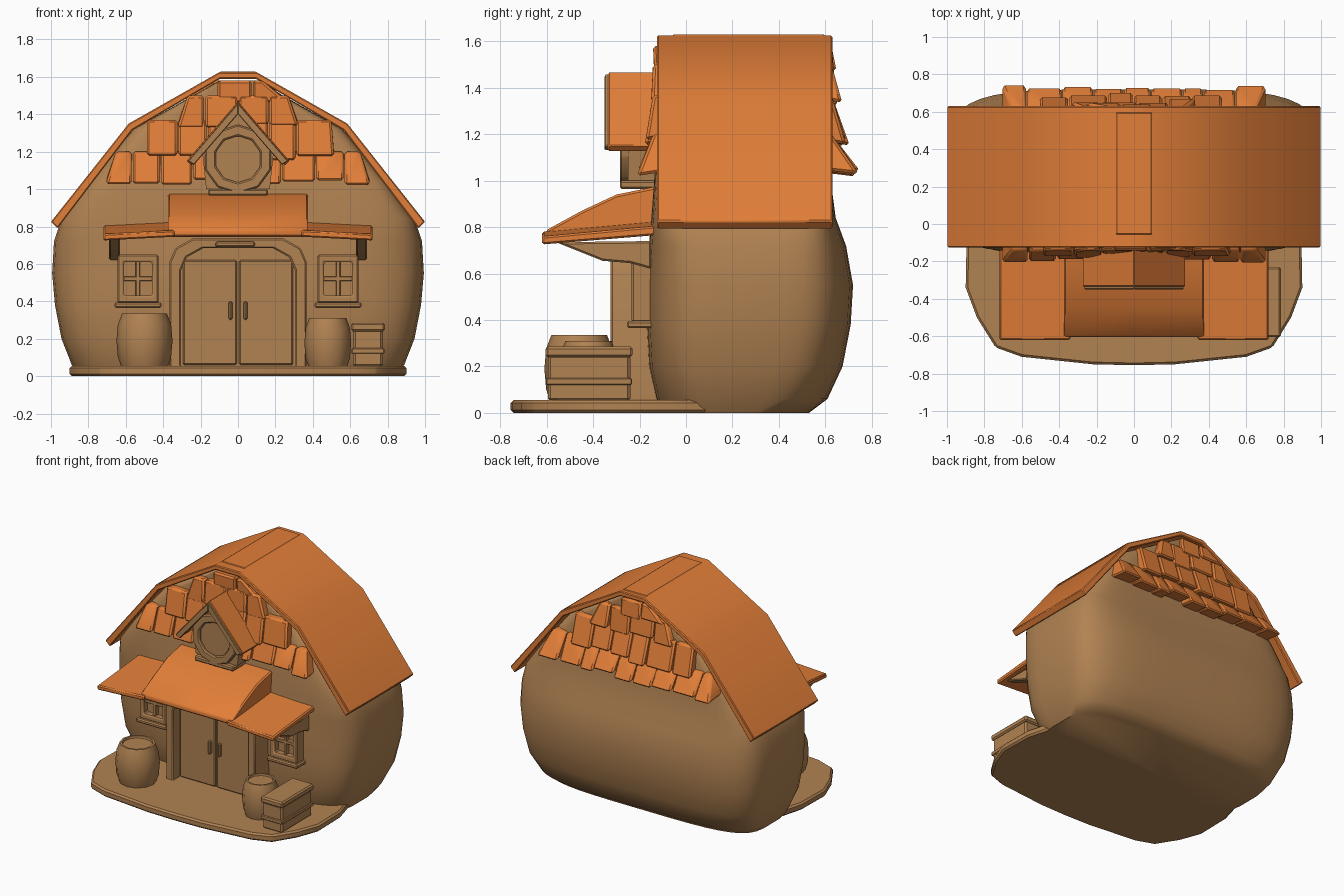
import bpy, bmesh, math, random

if "Cube" in bpy.data.objects:
    bpy.data.objects.remove(bpy.data.objects["Cube"])
random.seed(4)

def material(name, col):
    m = bpy.data.materials.new(name)
    m.diffuse_color = (*col, 1)
    m.use_nodes = True
    m.node_tree.nodes["Principled BSDF"].inputs["Base Color"].default_value = m.diffuse_color
    return m

ORANGE = material("orange_roof", (0.76, 0.21, 0.04))
BROWN = material("warm_brown", (0.44, 0.225, 0.085))

def make(name, verts, faces, mat, bevel=0.0, angle=35):
    me = bpy.data.meshes.new(name)
    me.from_pydata(verts, [], faces)
    bm = bmesh.new()
    bm.from_mesh(me)
    bmesh.ops.recalc_face_normals(bm, faces=bm.faces)
    bm.to_mesh(me)
    bm.free()
    me.materials.append(mat)
    ob = bpy.data.objects.new(name, me)
    bpy.context.collection.objects.link(ob)
    bpy.ops.object.select_all(action='DESELECT')
    ob.select_set(True)
    bpy.context.view_layer.objects.active = ob
    if bevel:
        b = ob.modifiers.new("bevel", 'BEVEL')
        b.width, b.segments, b.limit_method = bevel, 1, 'ANGLE'
        bpy.ops.object.modifier_apply(modifier="bevel")
    bpy.ops.object.shade_smooth_by_angle(angle=math.radians(angle))
    return ob

def loft(name, rings, mat, bevel=0.0, angle=35):
    """Skin a stack of equal-count rings and cap both ends."""
    n = len(rings[0])
    verts = [p for r in rings for p in r]
    faces = [(k*n+i, k*n+(i+1) % n, (k+1)*n+(i+1) % n, (k+1)*n+i)
             for k in range(len(rings)-1) for i in range(n)]
    faces += [tuple(range(n)), tuple(range((len(rings)-1)*n, len(rings)*n))]
    return make(name, verts, faces, mat, bevel, angle)

def prism(name, pts, y0, y1, mat, bevel=0.0):
    """Extrude an x-z outline along y."""
    return loft(name, [[(x, y, z) for x, z in pts] for y in (y0, y1)], mat, bevel)

def box(name, x0, x1, y0, y1, z0, z1, mat, bevel=0.008):
    return prism(name, [(x0, z0), (x1, z0), (x1, z1), (x0, z1)], y0, y1, mat, bevel)

def frame(name, outer, inner, y0, y1, mat):
    """Closed x-z ring with depth along y."""
    n = len(outer)
    loops = [(outer, y0), (outer, y1), (inner, y1), (inner, y0)]
    verts = [(x, y, z) for pts, y in loops for x, z in pts]
    faces = [(k*n+i, k*n+(i+1) % n, (k+1) % 4*n+(i+1) % n, (k+1) % 4*n+i)
             for k in range(4) for i in range(n)]
    return make(name, verts, faces, mat, 0.008)

# Bulging house body: superellipse sections (z, half width, front, back)
def section(z, w, yf, yb, e, n=40):
    out = []
    for i in range(n):
        a = 2*math.pi*(i+0.5)/n
        c, s = math.cos(a), math.sin(a)
        out.append((w*math.copysign(abs(c)**(2/e), c),
                    (yf+yb)/2 + (yb-yf)/2*math.copysign(abs(s)**(2/e), s), z))
    return out

levels = [(0, .85, -.10, .53, 4), (.06, .89, -.13, .61, 4), (.2, .945, -.16, .675, 4.5),
          (.38, .98, -.17, .71, 4.5), (.55, .995, -.17, .72, 4.5), (.72, .985, -.16, .69, 5),
          (.84, .945, -.15, .645, 7), (1.03, .80, -.135, .62, 10), (1.32, .56, -.10, .60, 12),
          (1.58, .10, -.09, .60, 12)]
loft("house_body", [section(*l) for l in levels], BROWN, angle=50)

# Porch slab with rounded front
half = [(0, -.755), (.22, -.75), (.6, -.71), (.74, -.66), (.84, -.5), (.9, -.34), (.895, -.08), (.84, .12)]
outline = half + [(-x, y) for x, y in half[:0:-1]]
loft("porch_slab", [[(x, y, z) for x, y in outline] for z in (0, .055)], BROWN, 0.012)

# Gambrel main roof
ro = [(-1, .825), (-.585, 1.35), (-.1, 1.625), (.1, 1.625), (.585, 1.35), (1, .825)]
ri = [(x*.965, z-.035) for x, z in ro]
prism("main_roof", ro + ri[::-1], -.125, .63, ORANGE, 0.006)
box("ridge_cap", -.1, .1, -.06, .6, 1.6, 1.63, ORANGE)

def roof_half(z):
    """Half width available below the roof at height z."""
    return (.585+(1.35-z)*.79 if z < 1.35 else .585-(z-1.35)*1.764) - .05

# Gable shingles, front and back
def shingle(name, x0, x1, z0, z1, y_low, y_high, y_in):
    lim = max(roof_half(z1), .02)
    t0, t1 = max(-lim, min(lim, x0)), max(-lim, min(lim, x1))
    if t1-t0 < .03:
        return
    lo = [(x0, y_low, z0), (x1, y_low, z0), (x1, y_in, z0+.02), (x0, y_in, z0+.02)]
    hi = [(t0, y_high, z1), (t1, y_high, z1), (t1, y_in, z1), (t0, y_in, z1)]
    loft(name, [lo, hi], ORANGE, 0.012)

rows = [(1.03, 1.2, .71, 9), (1.16, 1.37, .66, 8), (1.33, 1.5, .5, 6), (1.46, 1.58, .27, 3)]
for side, wall, flares in (("front", -.13, (.075, .055, .03, .02)),
                           ("back", .615, (.125, .08, .05, .03))):
    s = -1 if side == "front" else 1
    for r, ((z0, z1, w, n), flare) in enumerate(zip(rows, flares)):
        cuts = [-w + 2*w*i/n + (random.uniform(-.025, .025) if 0 < i < n else 0) for i in range(n+1)]
        for i in range(n):
            f = flare + random.uniform(-.02, .01)
            shingle(f"{side}_shingle_{r}_{i}", cuts[i]+.003, cuts[i+1]-.003,
                    z0+random.uniform(-.012, .02), z1, wall+s*f, wall+s*.012, wall-s*.05)

# Dormer with round window
prism("dormer_wall", [(-.17, 1.0), (.17, 1.0), (.19, 1.19), (0, 1.42), (-.19, 1.19)], -.25, -.05, BROWN)
for s in (-1, 1):
    prism("dormer_roof", [(0, 1.47), (s*.275, 1.15), (s*.25, 1.125), (0, 1.415)], -.335, .0, ORANGE, 0.005)
    prism("dormer_trim", [(0, 1.46), (s*.268, 1.15), (s*.235, 1.13), (0, 1.40)], -.35, -.325, BROWN, 0.004)

def circle(r, cz, n=10):
    return [(r*math.cos(2*math.pi*(i+.5)/n), cz+r*math.sin(2*math.pi*(i+.5)/n)) for i in range(n)]

frame("round_window_frame", circle(.185, 1.16), circle(.125, 1.16), -.285, -.2, BROWN)
prism("round_window_pane", circle(.13, 1.16), -.265, -.2, BROWN)
box("dormer_ledge", -.16, .16, -.285, -.1, .965, 1.0, BROWN)

# Porch awning: raised centre and low wings
prof = [(-.60, .745), (-.605, .785), (-.45, .87), (-.3, .94), (-.13, .975), (-.13, .79), (-.4, .75)]
loft("awning_centre", [[(x, y, z) for y, z in prof] for x in (-.375, 0, .375)], ORANGE, 0.01)
for s in (-1, 1):
    def wing(x, drop):
        return [(s*x, -.62, .745-drop), (s*x, -.62, .78-drop), (s*x, -.13, .825-drop), (s*x, -.13, .785-drop)]
    loft("awning_wing", [wing(.34, 0), wing(.72, .02)], ORANGE, 0.008)
    # Brackets below the awning
    br = [(-.56, .735), (-.15, .74), (-.15, .62), (-.24, .645), (-.36, .655)]
    loft("awning_bracket", [[(s*x, y, z) for y, z in br] for x in (.63, .69)], BROWN, 0.008)

# Arched double door
def arch(w, top):
    return [(-w, .05), (-w, top-.12), (-w+.03, top-.05), (-w+.12, top), (w-.12, top),
            (w-.03, top-.05), (w, top-.12), (w, .05)]

frame("door_frame", arch(.365, .735), arch(.305, .685), -.325, -.12, BROWN)
prism("door_back", arch(.32, .70), -.24, -.12, BROWN)
for s in (-1, 1):
    a, b = sorted((s*.006, s*.295))
    box("door_leaf", a, b, -.262, -.2, .06, .62, BROWN)
    a, b = sorted((s*.03, s*.05))
    box("door_handle", a, b, -.285, -.25, .3, .4, BROWN)
box("door_lintel_plate", -.12, .09, -.345, -.3, .69, .72, BROWN)

# Side windows
for s in (-1, 1):
    c = s*.535
    def rect(w, z0, z1):
        return [(c-w, z0), (c+w, z0), (c+w, z1), (c-w, z1)]
    frame("window_frame", rect(.11, .39, .65), rect(.075, .43, .61), -.235, -.1, BROWN)
    prism("window_pane", rect(.09, .41, .63), -.185, -.1, BROWN)
    box("window_bar_upright", c-.012, c+.012, -.215, -.15, .42, .62, BROWN, .003)
    box("window_bar_cross", c-.08, c+.08, -.215, -.15, .508, .532, BROWN, .003)
    box("window_sill", c-.125, c+.125, -.255, -.1, .365, .395, BROWN)

# Barrels
def barrel(name, cx, cy, r, h):
    rings = [[(cx+r*k*math.cos(math.pi*i/6), cy+r*k*math.sin(math.pi*i/6), .045+h*t) for i in range(12)]
             for t, k in ((0, .82), (.2, .95), (.5, 1), (.8, .95), (1, .8), (1, .7), (.95, .68))]
    loft(name, rings, BROWN)

barrel("left_barrel", -.5, -.46, .15, .29)
barrel("right_barrel", .48, -.42, .125, .265)

# Crates
box("crate", .615, .775, -.595, -.24, .05, .25, BROWN, .012)
box("crate_lid", .605, .785, -.605, -.23, .24, .285, BROWN, .01)
box("crate_band", .607, .783, -.603, -.232, .12, .15, BROWN, .005)
